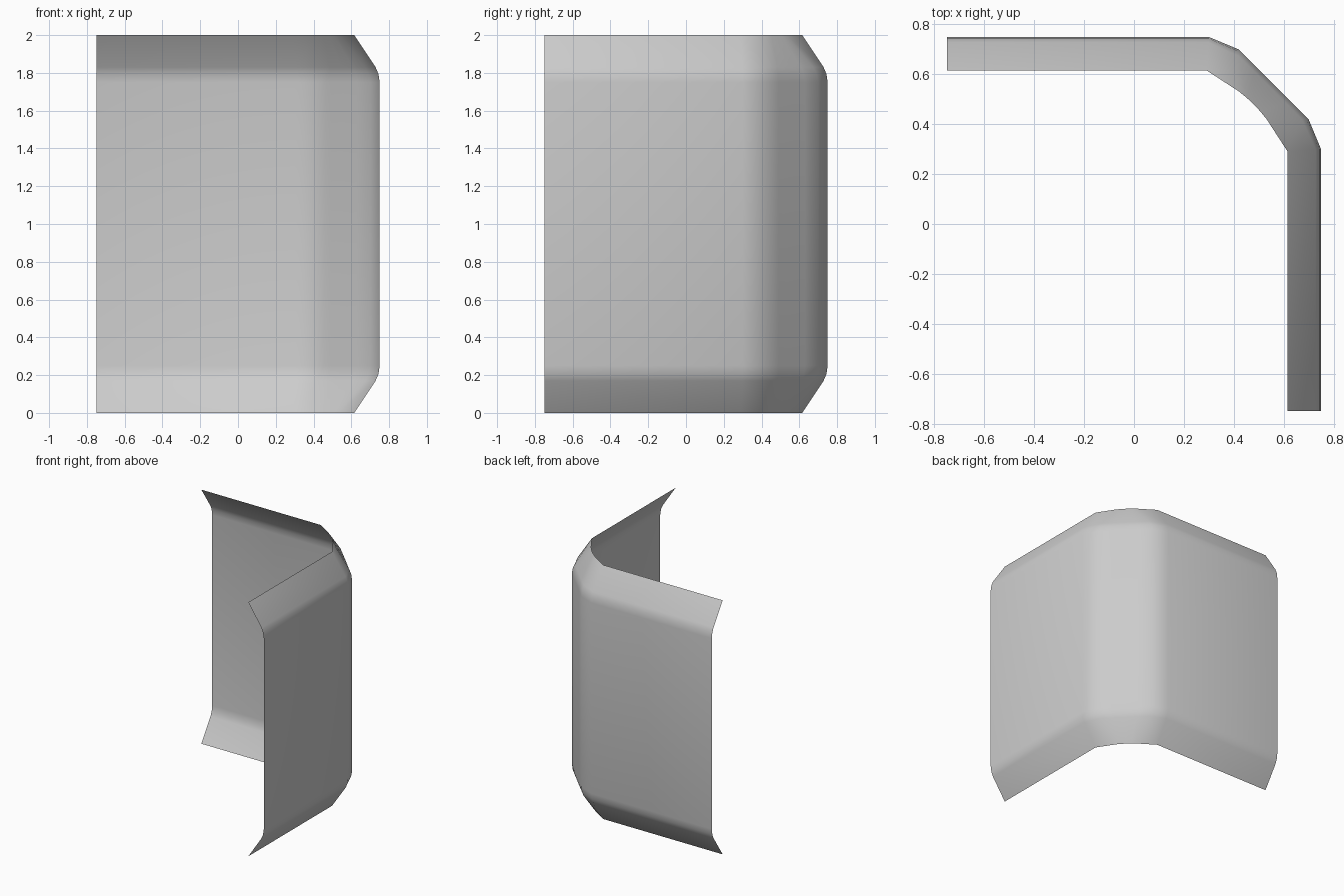
import bpy

if "Cube" in bpy.data.objects:
    bpy.data.objects.remove(bpy.data.objects["Cube"])

# Plan outlines of the sheet: half of each, mirrored across the x = y diagonal
outer_half = [(-0.75, 0.75), (0.30, 0.75), (0.42, 0.70), (0.49, 0.63)]
rim_half = [(-0.75, 0.615), (0.292, 0.615), (0.42, 0.532), (0.452, 0.506)]


def mirrored(half, mid):
    return half + [mid] + [(y, x) for x, y in reversed(half)]


outer = mirrored(outer_half, (0.56, 0.56))
rim = mirrored(rim_half, (0.48, 0.48))

# Vertical profile: height and how far it leans in towards the rim outline
low = [(0.0, 1.0), (0.17, 0.16), (0.205, 0.05), (0.25, 0.0)]
levels = low + [(2 - z, t) for z, t in reversed(low)]

verts = [(ox + (rx - ox) * t, oy + (ry - oy) * t, z)
         for z, t in levels
         for (ox, oy), (rx, ry) in zip(outer, rim)]
n = len(outer)
faces = [(r * n + c, (r + 1) * n + c, (r + 1) * n + c + 1, r * n + c + 1)
         for r in range(len(levels) - 1) for c in range(n - 1)]

# Curved corner panel, a single open sheet
mesh = bpy.data.meshes.new("corner_panel")
mesh.from_pydata(verts, [], faces)
mesh.update()
mesh.polygons.foreach_set("use_smooth", [True] * len(mesh.polygons))
panel = bpy.data.objects.new("corner_panel", mesh)
bpy.context.collection.objects.link(panel)
